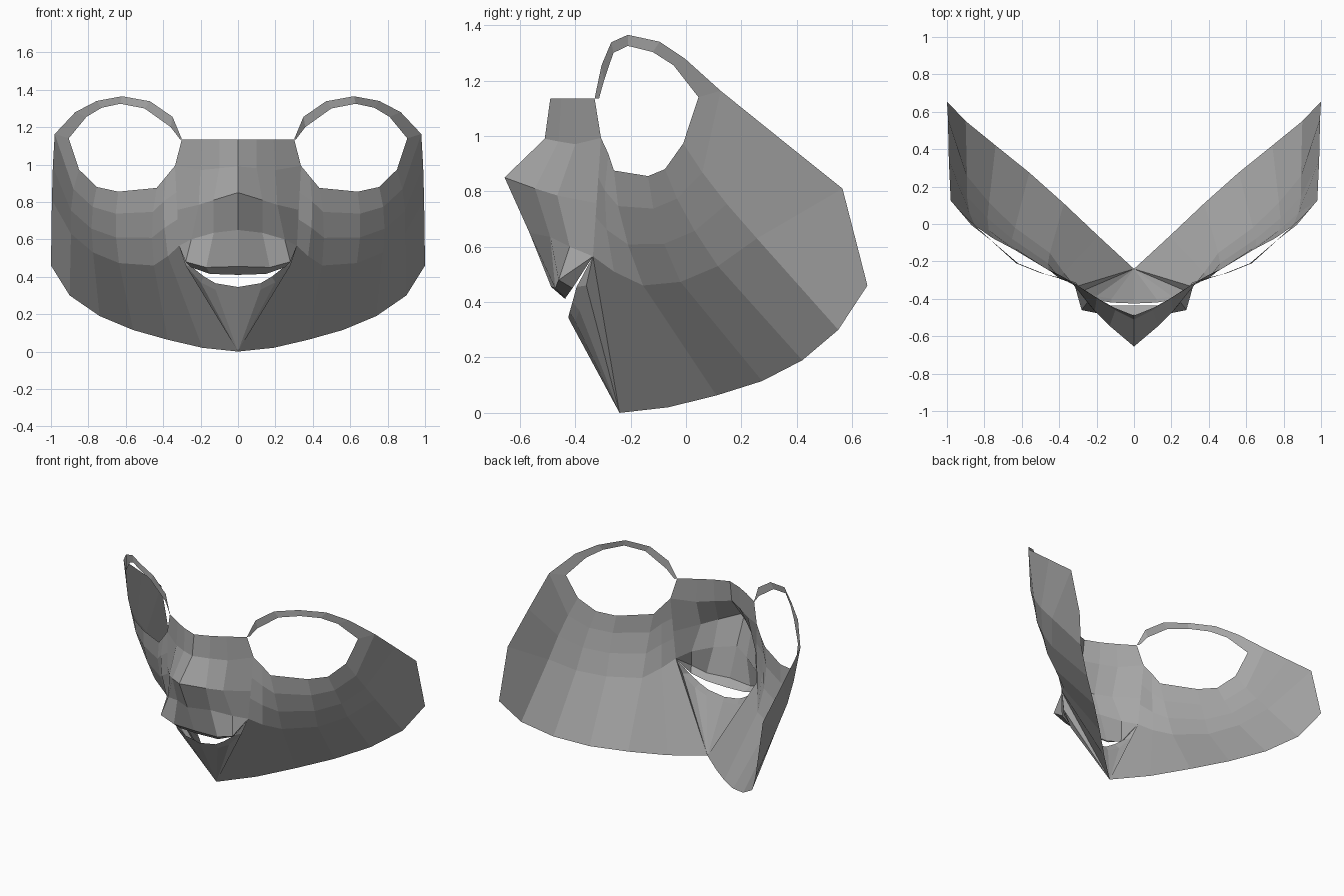
import bpy
import bmesh
from mathutils import Vector

cube = bpy.data.objects.get("Cube")
if cube:
    bpy.data.objects.remove(cube, do_unlink=True)

# One matt grey for the whole mask
grey = bpy.data.materials.new("mask grey")
grey.use_nodes = True
colour = (0.38, 0.38, 0.38, 1)
grey.diffuse_color = colour
grey.node_tree.nodes["Principled BSDF"].inputs["Base Color"].default_value = colour


def points(*coords):
    return [Vector(c) for c in coords]


def sheet(name, rows):
    """Join neighbouring rows of points with faces and mirror the half sheet."""
    bm = bmesh.new()
    grid = [[bm.verts.new(p) for p in row] for row in rows]
    for upper, lower in zip(grid, grid[1:]):
        for i in range(len(upper) - 1):
            bm.faces.new((upper[i], lower[i], lower[i + 1], upper[i + 1]))
    bmesh.ops.remove_doubles(bm, verts=bm.verts, dist=0.0005)
    mesh = bpy.data.meshes.new(name)
    bm.to_mesh(mesh)
    bm.free()
    mesh.materials.append(grey)
    obj = bpy.data.objects.new(name, mesh)
    bpy.context.collection.objects.link(obj)
    mirror = obj.modifiers.new("Mirror", "MIRROR")
    mirror.use_axis[0] = True
    mirror.use_clip = True
    return obj


# Shared edges, running from the centre outwards
mouth_corner = Vector((.315, -.336, .565))
eye_corner = Vector((.31, -.314, 1.135))
brow_corner = Vector((.3, -.33, 1.135))
eye_lower = points((.337, -.307, .993), (.385, -.28, .935), (.435, -.26, .875),
                   (.64, -.137, .855), (.755, -.076, .88), (.85, -.01, .973))
cheek_line = [mouth_corner] + points((.375, -.26, .51), (.45, -.155, .46),
                                     (.636, -.02, .473), (.775, .115, .53),
                                     (.893, .256, .63))
jaw_line = points((0, -.24, 0), (.19, -.065, .02), (.375, .11, .063),
                  (.56, .275, .115), (.74, .42, .19), (.9, .55, .3))
# Side edge, running from the eye down to the jaw
side_edge = points((.905, .045, 1.14), (.98, .125, 1.163), (.99, .34, .99),
                   (.995, .565, .81), (1, .655, .46))

# Cheek: columns from eye to jaw, bulging slightly below the eye
bulge = Vector((.015, -.02, .01))
columns = []
for i, (eye, cheek, jaw) in enumerate(zip(eye_lower, cheek_line, jaw_line)):
    swell = bulge if i else Vector()
    middle = [eye.lerp(cheek, t / 3) + swell for t in (1, 2)]
    columns.append([eye, *middle, cheek, jaw])
columns.append(side_edge)
sheet("cheek", columns)

# Brow: thin band arching over each eye hole
brow_outer = [side_edge[1]] + points((.87, -.005, 1.28), (.755, -.095, 1.34),
                                     (.62, -.21, 1.365), (.47, -.27, 1.338),
                                     (.35, -.305, 1.255)) + [brow_corner]
brow_inner = [side_edge[0]] + points((.81, -.045, 1.255), (.73, -.12, 1.303),
                                     (.63, -.21, 1.325), (.5, -.262, 1.3),
                                     (.36, -.296, 1.2)) + [eye_corner]
sheet("brow", [brow_inner, brow_outer])

# Nose: forehead edge, bridge, tip and base rows
nose_side = eye_lower[0].lerp(mouth_corner, .55)
forehead = points((0, -.49, 1.135), (.1, -.45, 1.135), (.19, -.4, 1.135)) + [brow_corner]
bridge = points((0, -.51, .99), (.1, -.46, .98), (.2, -.4, .97)) + [eye_lower[0]]
tip = points((0, -.655, .85), (.13, -.545, .81), (.21, -.465, .785)) + [nose_side]
nose_base = points((0, -.565, .65), (.13, -.49, .635), (.25, -.42, .6)) + [mouth_corner]
sheet("nose", [forehead, bridge, tip, nose_base])

# Upper lip: flares forward, then curls back under
lip_front = points((0, -.487, .455), (.17, -.472, .45), (.28, -.46, .48)) + [mouth_corner]
lip_under = points((0, -.435, .41), (.15, -.435, .415), (.25, -.41, .45)) + [mouth_corner]
sheet("upper_lip", [nose_base, lip_front, lip_under])

# Lower lip and the chin fanning down from it
lip_outer = points((0, -.41, .315), (.12, -.4, .33), (.2, -.385, .37),
                   (.28, -.36, .46)) + [mouth_corner]
lip_inner = points((0, -.425, .345), (.12, -.42, .365), (.18, -.41, .4),
                   (.25, -.395, .455)) + [mouth_corner]
sheet("lower_lip", [lip_inner, lip_outer])
sheet("chin", [lip_outer, [jaw_line[0]] * len(lip_outer)])
